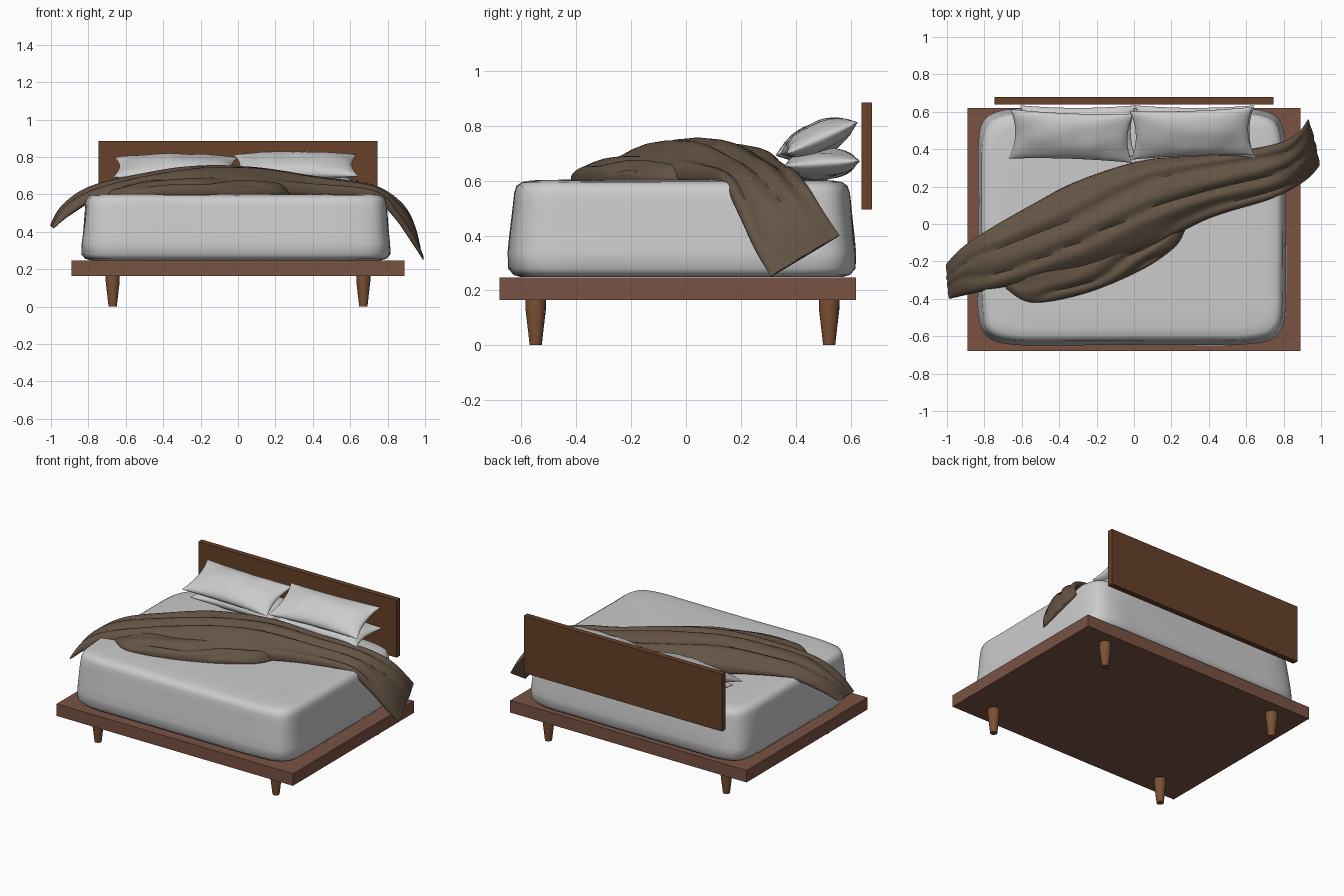
import bpy, bmesh, math
from math import sin, cos, pi
from mathutils import Vector, Matrix, noise

if "Cube" in bpy.data.objects:
    bpy.data.objects.remove(bpy.data.objects["Cube"])


def material(name, rgb):
    m = bpy.data.materials.new(name)
    m.diffuse_color = (*rgb, 1)
    m.use_nodes = True
    m.node_tree.nodes["Principled BSDF"].inputs["Base Color"].default_value = m.diffuse_color
    return m


WOOD = material("platform_wood", (0.19, 0.085, 0.055))
DARK = material("headboard_wood", (0.135, 0.052, 0.022))
LEG = material("leg_wood", (0.20, 0.082, 0.035))
CLOTH = material("brown_cloth", (0.125, 0.087, 0.058))


def finish(name, bm, mat=None, smooth=None):
    bmesh.ops.recalc_face_normals(bm, faces=bm.faces)
    mesh = bpy.data.meshes.new(name)
    bm.to_mesh(mesh)
    bm.free()
    ob = bpy.data.objects.new(name, mesh)
    bpy.context.collection.objects.link(ob)
    if mat:
        mesh.materials.append(mat)
    if smooth:
        bpy.ops.object.select_all(action='DESELECT')
        ob.select_set(True)
        bpy.context.view_layer.objects.active = ob
        bpy.ops.object.shade_smooth_by_angle(angle=math.radians(smooth))
    return ob


def box(name, lo, hi, mat):
    lo, hi = Vector(lo), Vector(hi)
    bm = bmesh.new()
    bmesh.ops.create_cube(bm, size=1, matrix=Matrix.Translation((lo + hi) / 2)
                          @ Matrix.Diagonal((*(hi - lo), 1)))
    return finish(name, bm, mat)


def loft(name, rings, mat=None, smooth=40):
    bm = bmesh.new()
    rows = [[bm.verts.new(p) for p in ring] for ring in rings]
    n = len(rows[0])
    for a, b in zip(rows, rows[1:]):
        for i in range(n):
            j = (i + 1) % n
            bm.faces.new((a[i], a[j], b[j], b[i]))
    bm.faces.new(rows[0])
    bm.faces.new(rows[-1])
    return finish(name, bm, mat, smooth)


def spline(rows, steps):
    """Catmull-Rom through rows of numbers."""
    out = []
    for i in range(len(rows) - 1):
        p = [rows[min(max(i + k, 0), len(rows) - 1)] for k in (-1, 0, 1, 2)]
        for s in range(steps):
            t = s / steps
            out.append([b + t * (c - a) / 2 + t * t * (2 * a - 5 * b + 4 * c - d) / 2
                        + t ** 3 * (3 * b - a - 3 * c + d) / 2 for a, b, c, d in zip(*p)])
    return out + [list(rows[-1])]


def power(v, e):
    return math.copysign(abs(v) ** e, v)


# Platform, headboard and tapered legs
box("platform", (-0.89, -0.68, 0.165), (0.89, 0.62, 0.247), WOOD)
box("headboard", (-0.747, 0.64, 0.495), (0.747, 0.678, 0.885), DARK)
for side, x in (("left", -0.67), ("right", 0.67)):
    for end, y in (("front", -0.548), ("back", 0.522)):
        loft(f"{end}_{side}_leg",
             [[(x + r * cos(2 * pi * i / 20), y + r * sin(2 * pi * i / 20), z) for i in range(20)]
              for r, z in ((0.022, 0), (0.03, 0.07), (0.037, 0.13), (0.038, 0.17))], LEG, 35)

# Mattress: rounded rectangles stacked along a soft profile (inset, height)
profile = [(0.05, 0.248), (0.02, 0.256), (0.0, 0.28), (0.0, 0.34), (0.006, 0.40), (0.012, 0.46),
           (0.018, 0.52), (0.022, 0.555), (0.03, 0.58), (0.05, 0.594), (0.09, 0.60), (0.2, 0.603),
           (0.4, 0.603), (0.58, 0.603)]
rings = []
for inset, z in profile:
    ring = []
    for i in range(120):
        a = 2 * pi * i / 120
        x = -0.01 + (0.825 - inset) * power(cos(a), 0.2)
        y = -0.015 + (0.633 - inset) * power(sin(a), 0.2)
        crease = 0.008 * noise.noise((x * 6, y * 6, z * 4)) if inset < 0.3 else 0
        ring.append((x * (1 + crease), y * (1 + crease), z + crease * 0.4 * (z > 0.3)))
    rings.append(ring)
loft("mattress", rings, None, 50)


# Pillows: pinched cushions with pointed corners and a thin seam
def pillow(name, centre, size, tilt, turn, seed):
    w, d, h = size
    n, m = 24, 16
    bm = bmesh.new()
    mat = (Matrix.Translation(centre) @ Matrix.Rotation(math.radians(turn), 4, 'Z')
           @ Matrix.Rotation(math.radians(tilt), 4, 'X'))
    for sign in (1, -1):
        grid = []
        for i in range(n + 1):
            row = []
            for j in range(m + 1):
                u, v = -cos(pi * i / n), -cos(pi * j / m)
                x = w / 2 * u * (1 - 0.09 * (1 - v * v))
                y = d / 2 * v * (1 - 0.10 * (1 - u * u))
                puff = ((1 - u * u) * (1 - v * v)) ** 0.5
                puff *= 1 + 0.22 * noise.noise((x * 9 + seed, y * 9, sign))
                row.append(bm.verts.new(mat @ Vector((x, y, sign * h / 2 * puff))))
            grid.append(row)
        for i in range(n):
            for j in range(m):
                bm.faces.new((grid[i][j], grid[i + 1][j], grid[i + 1][j + 1], grid[i][j + 1]))
    bmesh.ops.remove_doubles(bm, verts=bm.verts, dist=0.0005)
    finish(name, bm, None, 60)


pillow("lower_left_pillow", (-0.30, 0.495, 0.662), (0.62, 0.28, 0.115), 4, 0, 1)
pillow("lower_right_pillow", (0.325, 0.495, 0.662), (0.64, 0.28, 0.115), 4, 0, 5)
pillow("upper_left_pillow", (-0.335, 0.47, 0.745), (0.66, 0.285, 0.12), 22, -2, 9)
pillow("upper_right_pillow", (0.31, 0.485, 0.755), (0.66, 0.285, 0.12), 24, 2, 14)


# Throw: puffy bands lofted between a rear edge and a front edge
# each station is rear xyz, front xyz, puff height
def cloth_band(name, stations, folds, amount, seed):
    rows = spline(stations, 9)
    count = 56
    rear = [Vector(r[0:3]) for r in rows]
    front = [Vector(r[3:6]) for r in rows]
    mid = [(a + b) / 2 for a, b in zip(rear, front)]
    rings = []
    for k, row in enumerate(rows):
        along = mid[min(k + 1, len(mid) - 1)] - mid[max(k - 1, 0)]
        across = front[k] - rear[k]
        up = across.cross(along).normalized()
        s = k / (len(rows) - 1)
        ring = []
        for i in range(count):
            a = 2 * pi * i / count
            c, h = cos(a), power(sin(a), 0.75)
            p = mid[k] + across * (c / 2)
            lift = row[6] * h * (1 if h > 0 else 0.4)
            if h > 0:
                wander = 2.5 * noise.noise((s * 4, c * 1.2, seed))
                ridge = abs(sin(folds * c + 4 * s + wander)) - 0.6
                lift += amount * h * ridge * sin(pi * min(max(s, 0.08), 0.94))
            ring.append(p + up * lift)
        rings.append(ring)
    loft(name, rings, CLOTH, 50)


cloth_band("throw_blanket", [
    (-1.00, -0.21, 0.43, -0.985, -0.40, 0.42, 0.012),
    (-0.91, -0.12, 0.52, -0.90, -0.38, 0.50, 0.045),
    (-0.76, -0.02, 0.60, -0.76, -0.35, 0.58, 0.055),
    (-0.55, 0.10, 0.62, -0.50, -0.30, 0.62, 0.08),
    (-0.30, 0.23, 0.62, -0.20, -0.24, 0.62, 0.12),
    (0.05, 0.34, 0.62, 0.10, -0.12, 0.62, 0.115),
    (0.40, 0.37, 0.615, 0.40, 0.03, 0.61, 0.075),
    (0.68, 0.41, 0.61, 0.72, 0.13, 0.59, 0.045),
    (0.82, 0.45, 0.57, 0.84, 0.19, 0.48, 0.04),
    (0.89, 0.50, 0.49, 0.93, 0.25, 0.35, 0.035),
    (0.93, 0.56, 0.40, 0.99, 0.31, 0.25, 0.01)], 5, 0.035, 3)
cloth_band("throw_blanket_fold", [
    (-0.74, -0.20, 0.61, -0.68, -0.35, 0.60, 0.012),
    (-0.60, -0.15, 0.62, -0.54, -0.42, 0.605, 0.045),
    (-0.30, -0.10, 0.62, -0.26, -0.37, 0.605, 0.065),
    (0.00, -0.02, 0.62, 0.03, -0.25, 0.605, 0.06),
    (0.20, 0.06, 0.62, 0.21, -0.13, 0.605, 0.045),
    (0.27, 0.06, 0.61, 0.27, -0.04, 0.605, 0.012)], 3, 0.03, 8)
